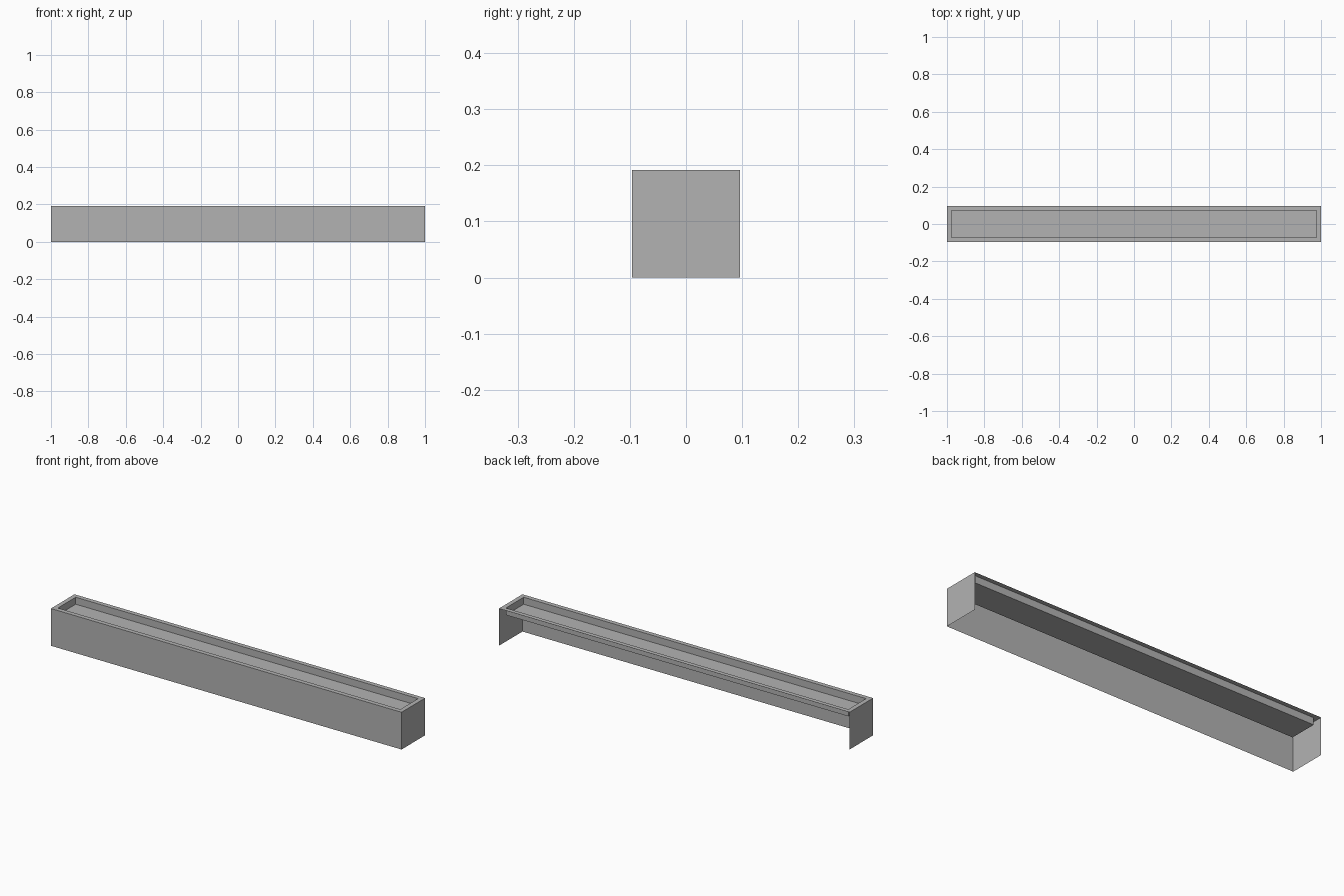
import bpy
import bmesh
from mathutils import Matrix, Vector

LENGTH, WIDTH, HEIGHT = 2.0, 0.192, 0.192
RIM, DEPTH = 0.033, 0.036

# Remove the default object
old = bpy.data.objects.get("Cube")
if old:
    bpy.data.objects.remove(old, do_unlink=True)

# Single grey material
grey = bpy.data.materials.new("plain grey")
grey.use_nodes = True
colour = (0.45, 0.45, 0.45, 1.0)
grey.diffuse_color = colour
grey.node_tree.nodes["Principled BSDF"].inputs["Base Color"].default_value = colour

# Thin-walled box shell standing on the ground
bm = bmesh.new()
place = Matrix.Translation((0, 0, HEIGHT / 2)) @ Matrix.Diagonal((LENGTH, WIDTH, HEIGHT, 1))
bmesh.ops.create_cube(bm, size=1, matrix=place)
bm.normal_update()

# Leave the underside and the back open
open_faces = [f for f in bm.faces if f.normal.z < -0.9 or f.normal.y > 0.9]
bmesh.ops.delete(bm, geom=open_faces, context='FACES')

# Top rim, then a shallow sunken tray with upright walls
top = max(bm.faces, key=lambda f: f.normal.z)
bmesh.ops.inset_individual(bm, faces=[top], thickness=RIM)
tray = bmesh.ops.extrude_discrete_faces(bm, faces=[top])["faces"][0]
bmesh.ops.translate(bm, verts=tray.verts, vec=Vector((0, 0, -DEPTH)))

mesh = bpy.data.meshes.new("planter_trough")
bm.to_mesh(mesh)
bm.free()
mesh.materials.append(grey)
trough = bpy.data.objects.new("planter_trough", mesh)
bpy.context.collection.objects.link(trough)
